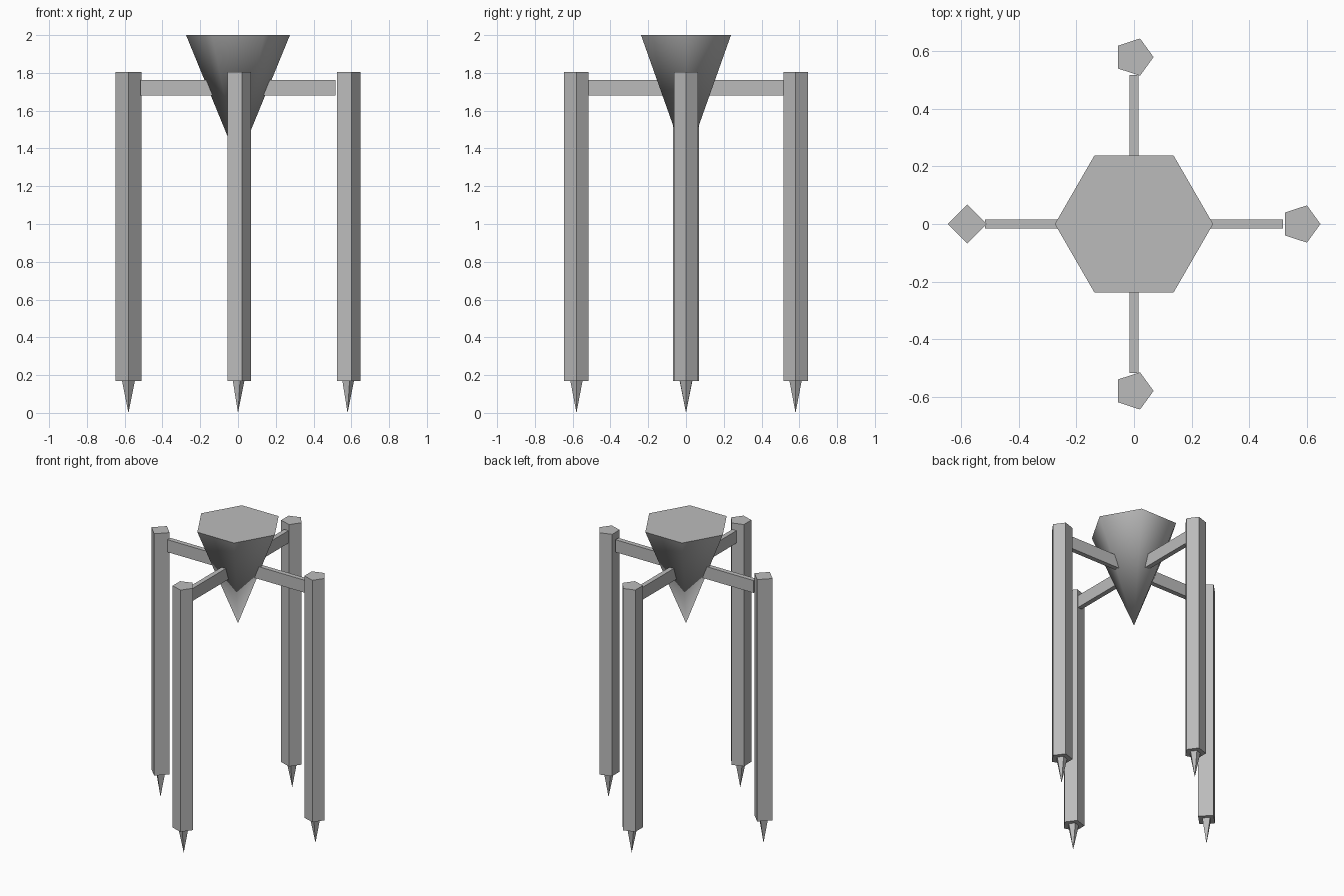
import bpy, bmesh
from math import pi, cos, sin

cube = bpy.data.objects.get("Cube")
if cube:
    bpy.data.objects.remove(cube)

grey = bpy.data.materials.new("plain_grey")
grey.use_nodes = True
GREY = (0.5, 0.5, 0.5, 1)
grey.diffuse_color = GREY
grey.node_tree.nodes["Principled BSDF"].inputs["Base Color"].default_value = GREY


def finish(name, bm, location):
    bmesh.ops.recalc_face_normals(bm, faces=bm.faces)
    mesh = bpy.data.meshes.new(name)
    bm.to_mesh(mesh)
    bm.free()
    mesh.materials.append(grey)
    obj = bpy.data.objects.new(name, mesh)
    obj.location = location
    bpy.context.collection.objects.link(obj)
    return obj


def ring(bm, sides, radius, z):
    """Regular polygon of vertices with one corner towards +x."""
    return [bm.verts.new((radius * cos(2 * pi * i / sides),
                          radius * sin(2 * pi * i / sides), z))
            for i in range(sides)]


def spike(name, sides, radius, top, tip, location, smooth=False):
    """Downward-pointing pyramid with a flat cap."""
    bm = bmesh.new()
    rim = ring(bm, sides, radius, top)
    apex = bm.verts.new((0, 0, tip))
    bm.faces.new(rim)
    for i in range(sides):
        bm.faces.new((rim[i - 1], rim[i], apex)).smooth = smooth
    return finish(name, bm, location)


def prism(name, sides, radius, bottom, top, location):
    bm = bmesh.new()
    low, high = ring(bm, sides, radius, bottom), ring(bm, sides, radius, top)
    bm.faces.new(low)
    bm.faces.new(high)
    for i in range(sides):
        bm.faces.new((low[i - 1], low[i], high[i], high[i - 1]))
    return finish(name, bm, location)


def beam(name, size, z):
    bm = bmesh.new()
    bmesh.ops.create_cube(bm, size=1)
    bmesh.ops.scale(bm, vec=size, verts=bm.verts)
    return finish(name, bm, (0, 0, z))


# Central hopper: smooth six-sided cone with a flat lid
spike("hopper", 6, 0.275, 2.0, 1.33, (0, 0, 0), smooth=True)

# Crossed support beams running through the hopper
beam("side_beam", (1.034, 0.032, 0.084), 1.721)
beam("long_beam", (0.032, 1.034, 0.084), 1.721)

# Legs with pointed feet; the right leg is square, the others five-sided
REACH = 0.58
for side, x, y, sides in (("left", REACH, 0, 5), ("right", -REACH, 0, 4),
                          ("front", 0, -REACH, 5), ("back", 0, REACH, 5)):
    prism(side + "_leg", sides, 0.068, 0.17, 1.806, (x, y, 0))
    spike(side + "_foot", sides, 0.034, 0.17, 0, (x, y, 0))
